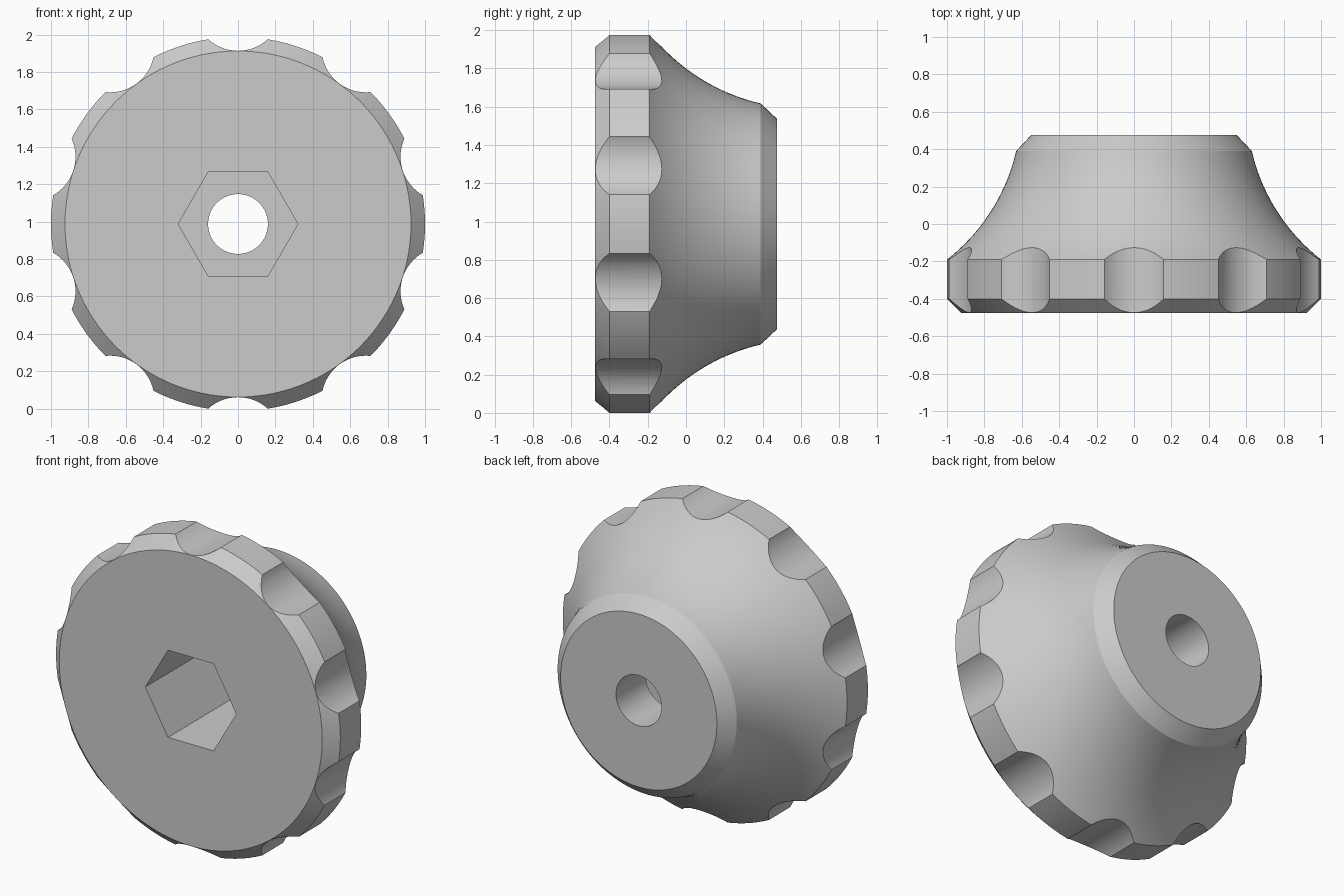
import bpy, bmesh, math
from mathutils import Matrix, Vector

if "Cube" in bpy.data.objects:
    bpy.data.objects.remove(bpy.data.objects["Cube"], do_unlink=True)

AXIS_Z = 0.987          # height of the knob's axis
FRONT, BACK = -0.475, 0.475
GRIPS = 10


def lathe(bm, profile, sides, offset=Vector()):
    """Revolve (radius, y) points about the y axis into a closed solid."""
    verts = [bm.verts.new((r, y, 0)) for r, y in profile]
    edges = [bm.edges.new(pair) for pair in zip(verts, verts[1:])]
    made = bmesh.ops.spin(bm, geom=verts + edges, axis=(0, 1, 0), cent=(0, 0, 0),
                          steps=sides, angle=math.tau, use_duplicate=False)
    solid = set(verts) | {v for e in edges for f in e.link_faces for v in f.verts}
    solid |= {v for v in bm.verts if v not in solid and not v.tag}
    solid = [v for v in solid if v.is_valid and not v.tag]
    bmesh.ops.remove_doubles(bm, verts=solid, dist=1e-5)
    solid = [v for v in bm.verts if not v.tag]
    bmesh.ops.translate(bm, verts=solid, vec=offset)
    for v in solid:
        v.tag = True


def rod(radius, y0, y1):
    return [(0, y0), (radius, y0), (radius, y1), (0, y1)]


def finish(bm, name):
    bmesh.ops.recalc_face_normals(bm, faces=bm.faces)
    mesh = bpy.data.meshes.new(name)
    bm.to_mesh(mesh)
    bm.free()
    obj = bpy.data.objects.new(name, mesh)
    obj.location.z = AXIS_Z
    bpy.context.collection.objects.link(obj)
    return obj


def arc(start, end, radius, steps):
    """Concave arc between two (radius, y) points, bulging toward the axis."""
    a, b = Vector(start), Vector(end)
    chord = b - a
    outward = Vector((chord.y, -chord.x)).normalized()
    centre = (a + b) / 2 + outward * math.sqrt(radius ** 2 - chord.length_squared / 4)
    turn = (a - centre).angle_signed(b - centre)
    return [tuple(centre + Matrix.Rotation(-turn * i / steps, 2) @ (a - centre))
            for i in range(steps + 1)]


# Knob body: chamfered rim, flared neck, chamfered back
bm = bmesh.new()
flare = arc((1.0, -0.19), (0.63, 0.39), 1.03, 20)
lathe(bm, [(0, FRONT), (0.925, FRONT), (1.0, -0.40)] + flare
      + [(0.55, BACK), (0, BACK)], 120)
knob = finish(bm, "knob")

# Finger scallops around the rim
bm = bmesh.new()
for i in range(GRIPS):
    a = math.tau * (i + 0.5) / GRIPS
    lathe(bm, rod(0.237, -0.7, 0.7), 64,
          Vector((math.cos(a), 0, math.sin(a))) * 1.163)
scallops = finish(bm, "scallop_cutter")

# Hexagonal nut pocket and the round bore behind it
bm = bmesh.new()
lathe(bm, rod(0.32, -0.7, 0.175), 6)
pocket = finish(bm, "nut_pocket_cutter")
bm = bmesh.new()
lathe(bm, rod(0.16, -0.8, 0.8), 64)
bore = finish(bm, "bore_cutter")

bpy.ops.object.select_all(action='DESELECT')
bpy.context.view_layer.objects.active = knob
knob.select_set(True)
for cutter in (scallops, pocket, bore):
    cutter.hide_render = True
    cut = knob.modifiers.new(cutter.name, 'BOOLEAN')
    cut.operation, cut.solver, cut.object = 'DIFFERENCE', 'EXACT', cutter
    bpy.ops.object.modifier_apply(modifier=cut.name)
    bpy.data.objects.remove(cutter, do_unlink=True)

# Plain grey finish, smooth with crisp edges
grey = bpy.data.materials.new("plain_grey")
grey.use_nodes = True
grey.diffuse_color = (0.6, 0.6, 0.6, 1)
grey.node_tree.nodes["Principled BSDF"].inputs["Base Color"].default_value = (0.6, 0.6, 0.6, 1)
knob.data.materials.clear()
knob.data.materials.append(grey)
bpy.ops.object.shade_smooth_by_angle(angle=math.radians(20))
